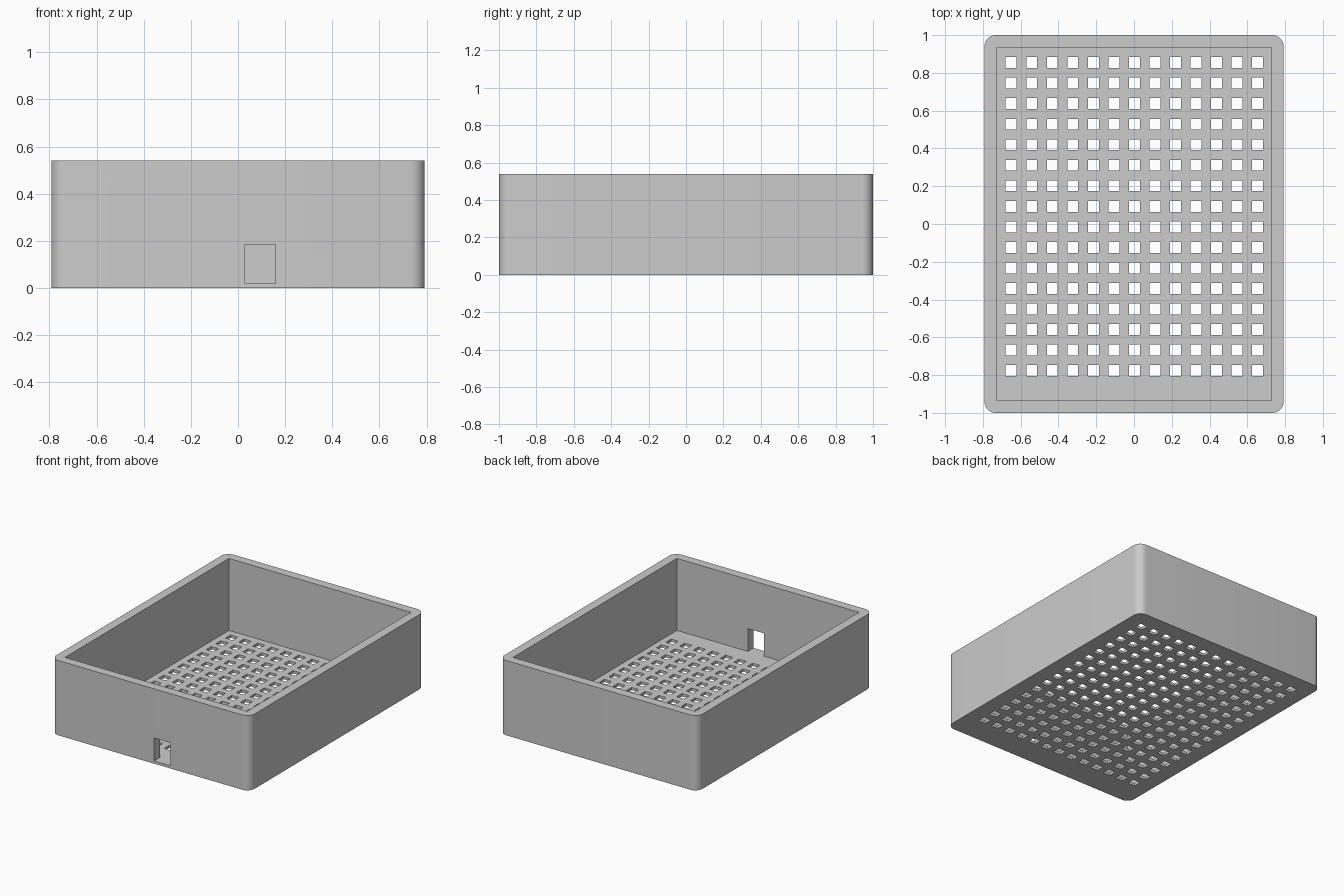
import bpy, bmesh
from mathutils import Matrix, Vector

if "Cube" in bpy.data.objects:
    bpy.data.objects.remove(bpy.data.objects["Cube"], do_unlink=True)

HALF_X, HALF_Y, HEIGHT = 0.792, 1.0, 0.54
WALL, FLOOR, CORNER = 0.065, 0.02, 0.06
COLUMNS, ROWS, PITCH, HOLE = 13, 16, 0.1086, 0.058
FIRST_X, FIRST_Y = -0.65, -0.775

grey = bpy.data.materials.new("plain grey")
grey.use_nodes = True
colour = (0.604, 0.604, 0.604, 1)
grey.diffuse_color = colour
grey.node_tree.nodes["Principled BSDF"].inputs["Base Color"].default_value = colour


def add_box(bm, low, high):
    low, high = Vector(low), Vector(high)
    matrix = Matrix.Translation((low + high) / 2) @ Matrix.Diagonal((*(high - low), 1))
    bmesh.ops.create_cube(bm, size=1, matrix=matrix)


def make_object(name, bm):
    mesh = bpy.data.meshes.new(name)
    bm.to_mesh(mesh)
    bm.free()
    mesh.materials.append(grey)
    obj = bpy.data.objects.new(name, mesh)
    bpy.context.collection.objects.link(obj)
    return obj


def cutter(name, boxes):
    bm = bmesh.new()
    for low, high in boxes:
        add_box(bm, low, high)
    obj = make_object(name, bm)
    obj.hide_render = True
    return obj


# Outer block with rounded upright corners
bm = bmesh.new()
add_box(bm, (-HALF_X, -HALF_Y, 0), (HALF_X, HALF_Y, HEIGHT))
upright = [e for e in bm.edges if abs(e.verts[0].co.z - e.verts[1].co.z) > 0.1]
bmesh.ops.bevel(bm, geom=upright, offset=CORNER, segments=10, profile=0.5, affect='EDGES')
tray = make_object("tray", bm)

# Square-cornered cavity, cable opening in the front wall, and floor holes
inner_x, inner_y = HALF_X - WALL, HALF_Y - WALL
cavity = cutter("cavity_cutter", [((-inner_x, -inner_y, FLOOR), (inner_x, inner_y, 1))])
opening = cutter("opening_cutter", [((0.03, -1.1, FLOOR), (0.16, -0.9, 0.185))])
holes = []
for i in range(COLUMNS):
    for j in range(ROWS):
        x, y = FIRST_X + i * PITCH, FIRST_Y + j * PITCH
        r = HOLE / 2
        holes.append(((x - r, y - r, -0.1), (x + r, y + r, 0.1)))
drain = cutter("floor_hole_cutter", holes)

for tool in (cavity, opening, drain):
    mod = tray.modifiers.new(tool.name, 'BOOLEAN')
    mod.operation = 'DIFFERENCE'
    mod.solver = 'EXACT'
    mod.object = tool

# Bake the cuts and drop the cutters
depsgraph = bpy.context.evaluated_depsgraph_get()
baked = bpy.data.meshes.new_from_object(tray.evaluated_get(depsgraph))
tray.modifiers.clear()
tray.data = baked
tray.data.name = "tray"
for tool in (cavity, opening, drain):
    bpy.data.objects.remove(tool, do_unlink=True)

# Smooth corners, sharp edges elsewhere
bpy.ops.object.select_all(action='DESELECT')
tray.select_set(True)
bpy.context.view_layer.objects.active = tray
bpy.ops.object.shade_smooth_by_angle()
